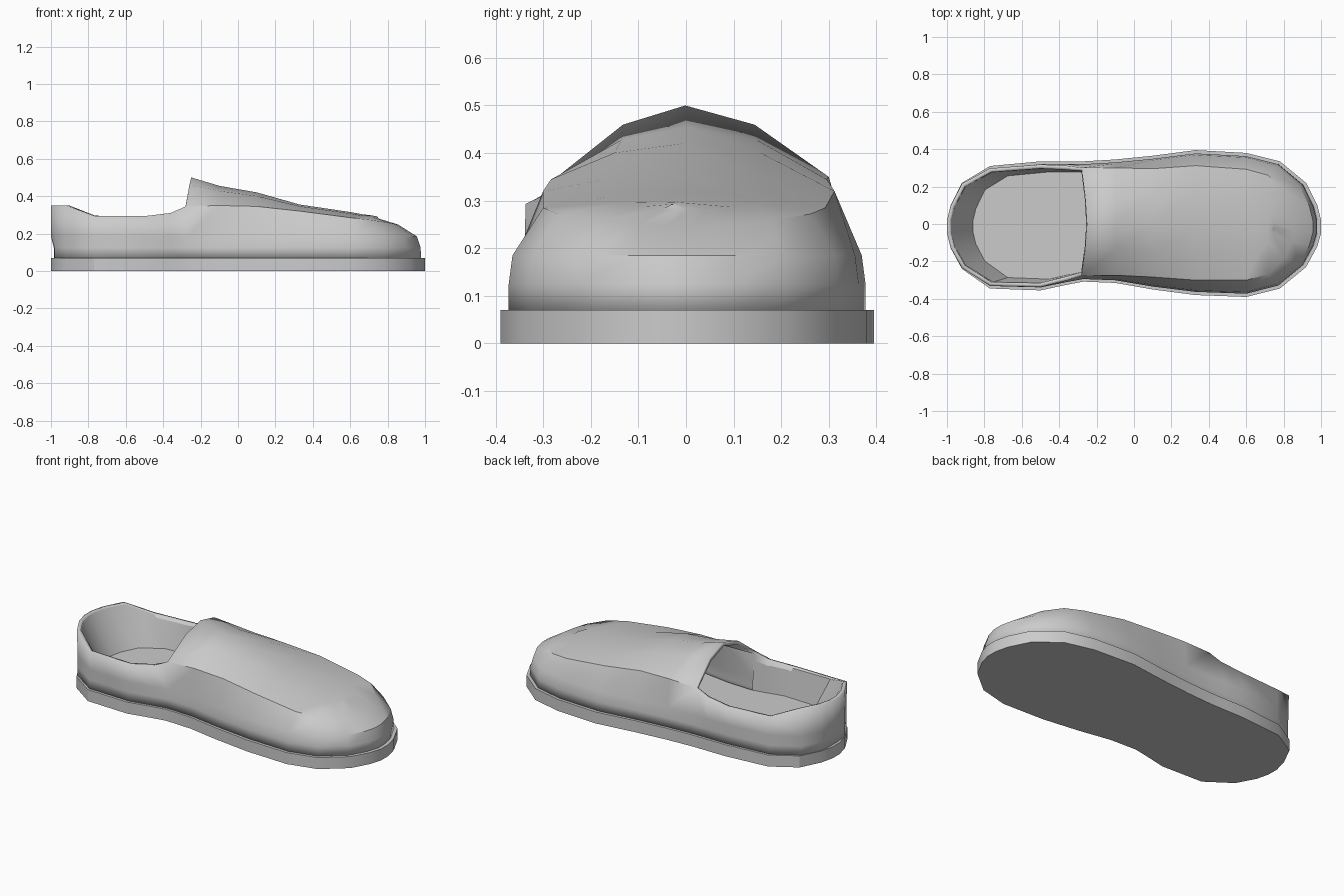
import bpy, bmesh

if "Cube" in bpy.data.objects:
    bpy.data.objects.remove(bpy.data.objects["Cube"])

# Stations heel to toe: x, sole y-, sole y+, rim/crease z, crease width factor, top z
S = [(-1.0, -.05, .02, .35, .99, 0), (-.98, -.13, .1, .35, .99, 0),
     (-.92, -.24, .22, .35, .98, 0), (-.77, -.345, .31, .295, .96, 0),
     (-.5, -.355, .335, .293, .95, 0), (-.36, -.325, .335, .31, .93, 0),
     (-.27, -.308, .335, .345, .90, .50), (-.1, -.315, .345, .35, .87, .455),
     (.1, -.35, .365, .345, .81, .42), (.33, -.38, .395, .32, .79, .355),
     (.6, -.39, .38, .285, .77, .315), (.78, -.345, .335, .272, .78, .303),
     (.92, -.23, .22, .258, .80, .297), (.98, -.12, .1, .25, .80, .293),
     (1.0, -.05, .02, .248, .80, .292)]
FRONT = 6   # first station covered by the vamp


def squeeze(x, toe):
    return .6 + (x - .6) * toe if x > .6 else x


def wall_point(s, side, lev):
    """Point on one side wall; levels rise from the sole to the roof."""
    x, yn, yp, zr, k, zt = s
    y = yp if side else yn
    heel = x < -.3
    bx = max(x, -.985)
    if lev == 0:
        return (squeeze(bx, .95), y * .955, .06)
    if lev == 1:
        return (squeeze(bx, .94), y * .955, .125)
    if lev == 2:
        return (squeeze(x, .89), y * (.955 if heel else .935), .185)
    if lev == 3:
        return (squeeze(x - (.01 if x == -.27 else 0), .64), y * k, zr)
    return (squeeze(x + (.01 if x == -.27 else 0), .38), y * .43, zr + (zt - zr) * .74)


def finish(name, bm, smooth=True, angle=.6):
    bmesh.ops.remove_doubles(bm, verts=bm.verts, dist=1e-5)
    bmesh.ops.recalc_face_normals(bm, faces=bm.faces)
    me = bpy.data.meshes.new(name)
    bm.to_mesh(me)
    bm.free()
    ob = bpy.data.objects.new(name, me)
    bpy.context.collection.objects.link(ob)
    if smooth:
        bpy.ops.object.select_all(action='DESELECT')
        bpy.context.view_layer.objects.active = ob
        ob.select_set(True)
        bpy.ops.object.shade_smooth_by_angle(angle=angle)
    return ob


def loft(bm, rows):
    vs = [[bm.verts.new(p) for p in r] for r in rows]
    for a, b in zip(vs, vs[1:]):
        for i in range(len(a) - 1):
            bm.faces.new((a[i], a[i + 1], b[i + 1], b[i]))
    return vs


def loop(fn, stations):
    """Walk the y- side heel to toe, then back along the y+ side."""
    return [fn(s, 0) for s in stations] + [fn(s, 1) for s in reversed(stations)]


# Sole slab
bm = bmesh.new()
base = bm.faces.new([bm.verts.new(p) for p in loop(lambda s, d: (s[0], s[1 + d], 0), S)])
ext = bmesh.ops.extrude_face_region(bm, geom=[base])
bmesh.ops.translate(bm, vec=(0, 0, .07),
                    verts=[v for v in ext['geom'] if isinstance(v, bmesh.types.BMVert)])
if not any(abs(f.normal.z) > .9 and f.calc_center_median().z < .01 for f in bm.faces):
    low = [v for v in bm.verts if v.co.z < .01]
    bmesh.ops.contextual_create(bm, geom=low)
finish("sole", bm, angle=.5)

# Upper: heel counter strip plus vamp cross-sections
bm = bmesh.new()
heel = S[:FRONT + 1]
path = [(s, 0) for s in reversed(heel)] + [(s, 1) for s in heel]
loft(bm, [[wall_point(s, d, l) for l in range(4)] for s, d in path])
rows = []
for s in S[FRONT:]:
    ridge = (squeeze(s[0] + (.02 if s[0] == -.27 else 0), .36), (s[1] + s[2]) / 2 - .015, s[5])
    rows.append([wall_point(s, 0, l) for l in range(5)] + [ridge]
                + [wall_point(s, 1, l) for l in range(4, -1, -1)])
vs = loft(bm, rows)
tip = vs[-1]
for i in range(4):
    bm.faces.new((tip[i], tip[i + 1], tip[9 - i], tip[10 - i]))
bm.faces.new((tip[4], tip[5], tip[6]))
upper = finish("upper", bm)
mod = upper.modifiers.new("thickness", 'SOLIDIFY')
mod.thickness = .022
mod.offset = -1

# Sloped heel lining from the collar down to the footbed
FLOOR = .115


def floor_point(s, d):
    x = -.27 + (s[0] + .27) * .81 if s[0] < -.27 else squeeze(s[0], .75)
    return (x, s[1 + d] * .83, FLOOR)


bm = bmesh.new()
loft(bm, [[(-.27 + (s[0] + .27) * .97, s[1 + d] * (s[4] - .06), s[3] - .004),
           floor_point(s, d)] for s, d in path])
finish("heel_lining", bm)

# Footbed
bm = bmesh.new()
bm.faces.new([bm.verts.new(p) for p in loop(floor_point, S)])
finish("footbed", bm, smooth=False)
